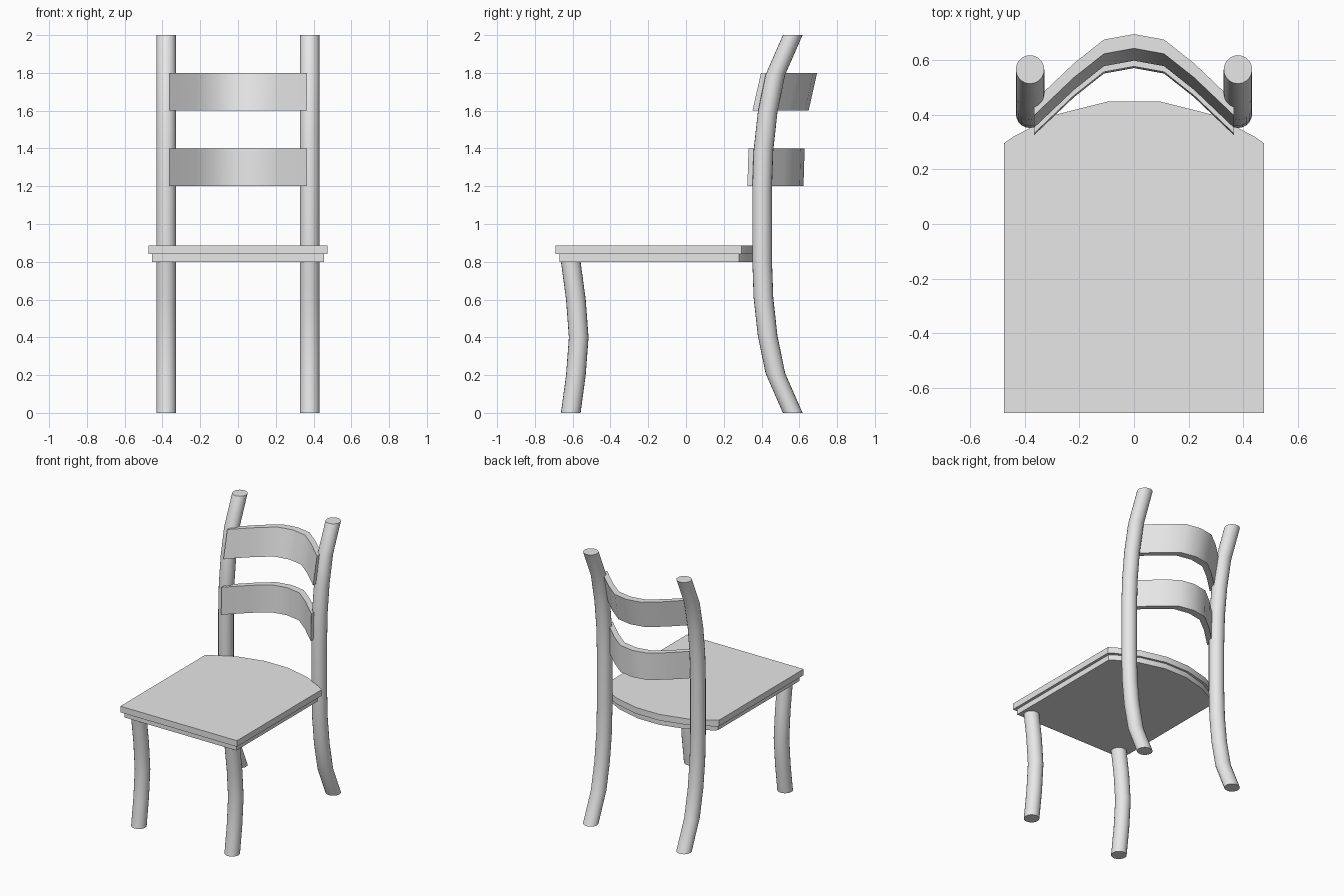
import bpy, bmesh, math

cube = bpy.data.objects.get("Cube")
if cube:
    bpy.data.objects.remove(cube, do_unlink=True)

GREY = (0.8, 0.8, 0.8, 1)
mat = bpy.data.materials.new("light_grey")
mat.use_nodes = True
mat.diffuse_color = GREY
mat.node_tree.nodes["Principled BSDF"].inputs["Base Color"].default_value = GREY


def loft(name, rings):
    """Skin closed rings of points, cap both ends and smooth shallow edges."""
    bm = bmesh.new()
    loops = [[bm.verts.new(p) for p in ring] for ring in rings]
    n = len(loops[0])
    for a, b in zip(loops, loops[1:]):
        for i in range(n):
            j = (i + 1) % n
            bm.faces.new((a[i], a[j], b[j], b[i]))
    bm.faces.new(loops[0][::-1])
    bm.faces.new(loops[-1])
    bmesh.ops.recalc_face_normals(bm, faces=bm.faces[:])
    mesh = bpy.data.meshes.new(name)
    bm.to_mesh(mesh)
    bm.free()
    mesh.materials.append(mat)
    obj = bpy.data.objects.new(name, mesh)
    bpy.context.collection.objects.link(obj)
    bpy.ops.object.select_all(action='DESELECT')
    bpy.context.view_layer.objects.active = obj
    obj.select_set(True)
    bpy.ops.object.shade_smooth_by_angle(angle=math.radians(30))
    return obj


def post(name, x, path, radius=0.052, sides=20):
    """Bent round post with level cross-sections along a (y, z) path."""
    angles = [2 * math.pi * i / sides for i in range(sides)]
    loft(name, [[(x + radius * math.cos(a), y + radius * math.sin(a), z)
                 for a in angles] for y, z in path])


def seat_layer(name, half_width, front, back_shift, z0, z1):
    """Board with straight sides and a rounded back edge."""
    k = half_width / 0.475
    arc = [(0.475, 0.295), (0.44, 0.32), (0.285, 0.40), (0.095, 0.448)]
    right = [(half_width, front)] + [(x * k, y - back_shift) for x, y in arc]
    outline = right + [(-x, y) for x, y in reversed(right)]
    loft(name, [[(x, y, z) for x, y in outline] for z in (z0, z1)])


def slat(name, z0, y0, z1, y1, thickness=0.052):
    """Curved back slat; y0 and y1 place its front at the bottom and top."""
    half = [(0.11, -0.02), (0.22, -0.107), (0.365, -0.245)]
    arc = [(-x, d) for x, d in reversed(half)] + [(0, 0)] + half
    loft(name, [[(x, y0 + d, z0), (x, y0 + d + thickness, z0),
                 (x, y1 + d + thickness, z1), (x, y1 + d, z1)] for x, d in arc])


# Legs; the rear ones run on up as the back posts
front_path = [(-0.61, 0), (-0.583, 0.2), (-0.568, 0.4), (-0.583, 0.6), (-0.61, 0.8)]
lower = [(0.565, 0), (0.473, 0.21), (0.432, 0.41), (0.41, 0.61), (0.403, 0.81)]
rear_path = lower + [(y, 2 - z) for y, z in reversed(lower)]
for side, x in (("left", 0.38), ("right", -0.38)):
    post(f"front_leg_{side}", x, front_path)
    post(f"rear_post_{side}", x, rear_path)

# Two-layer seat
seat_layer("seat_top", 0.475, -0.69, 0, 0.84, 0.885)
seat_layer("seat_base", 0.455, -0.67, 0.015, 0.80, 0.84)

# Back slats
slat("lower_slat", 1.2, 0.57, 1.4, 0.576)
slat("upper_slat", 1.6, 0.597, 1.8, 0.642)
